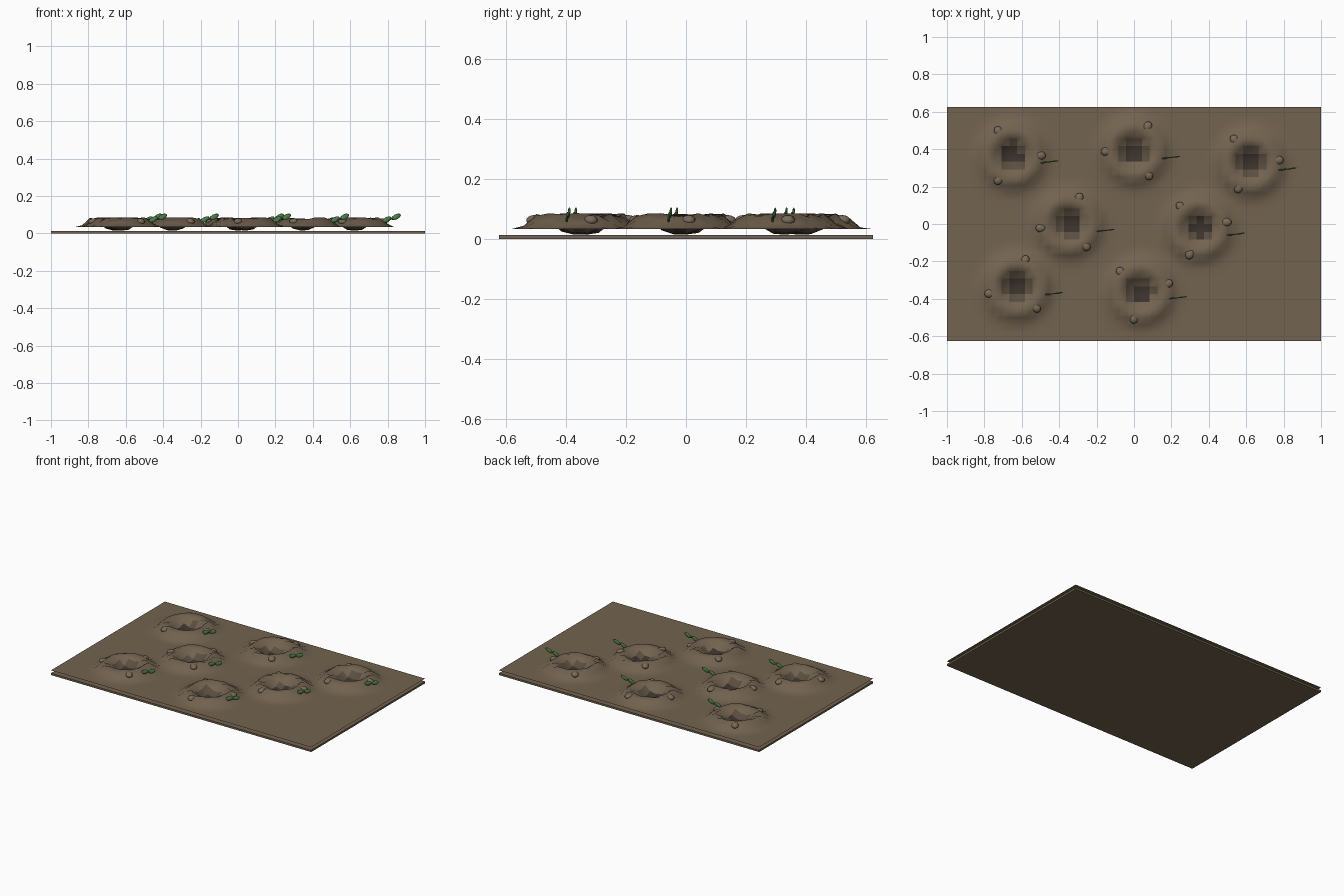
import bpy, bmesh, math
from mathutils import Vector, Euler

if "Cube" in bpy.data.objects:
    bpy.data.objects.remove(bpy.data.objects["Cube"])

def material(name, rgb):
    m = bpy.data.materials.new(name)
    m.diffuse_color = (*rgb, 1)
    m.use_nodes = True
    m.node_tree.nodes["Principled BSDF"].inputs["Base Color"].default_value = m.diffuse_color
    return m

SOIL = material("soil", (0.17, 0.125, 0.08))
SOIL_MID = material("soil_mid", (0.10, 0.075, 0.05))
SOIL_DARK = material("soil_dark", (0.045, 0.032, 0.025))
STONE = material("stone", (0.19, 0.145, 0.10))
LEAF = material("leaf", (0.08, 0.22, 0.07))
STEM = material("stem", (0.04, 0.12, 0.04))

LEVEL = 0.033
# crater centre x, y and angle of the first stone
CRATERS = [(-0.65, 0.366, 0), (0.0, 0.39, 61), (0.623, 0.328, 5), (-0.35, 0.0, 68),
           (0.347, -0.02, 11), (-0.626, -0.338, 73), (0.037, -0.36, 16)]

def height(x, y):
    rim = pit = 0
    for cx, cy, _ in CRATERS:
        r = math.hypot(x - cx, y - cy)
        rim = max(rim, 0.053 * math.exp(-((r - 0.13) / 0.042) ** 2))
        pit = max(pit, 0.019 * (1 - (r / 0.085) ** 2))
    return LEVEL + (rim if rim > 0.0005 else 0) - pit

def finish(name, bm, mats, smooth=True):
    me = bpy.data.meshes.new(name)
    for f in bm.faces:
        f.smooth = smooth
    bm.to_mesh(me)
    bm.free()
    for m in mats:
        me.materials.append(m)
    ob = bpy.data.objects.new(name, me)
    bpy.context.collection.objects.link(ob)
    return ob

# base slab
bm = bmesh.new()
bmesh.ops.create_cube(bm, size=1)
for v in bm.verts:
    v.co = (v.co.x * 2, v.co.y * 1.25, (v.co.z + 0.5) * 0.013)
finish("base_slab", bm, [SOIL], False)

# cratered soil sheet, hovering just above the slab
bm = bmesh.new()
bmesh.ops.create_grid(bm, x_segments=48, y_segments=30, size=1)
for v in bm.verts:
    v.co.y *= 0.625
    v.co.z = height(v.co.x, v.co.y)
for f in bm.faces:
    c = f.calc_center_median()
    r = min(math.hypot(c.x - cx, c.y - cy) for cx, cy, _ in CRATERS)
    f.material_index = 2 if r < 0.05 else 1 if r < 0.075 else 0
finish("soil_sheet", bm, [SOIL, SOIL_MID, SOIL_DARK])

def ellipsoid(name, loc, radii, rot, mat, seg, rings):
    bm = bmesh.new()
    bmesh.ops.create_uvsphere(bm, u_segments=seg, v_segments=rings, radius=1)
    for v in bm.verts:
        v.co = Vector((v.co.x * radii[0], v.co.y * radii[1], v.co.z * radii[2]))
    ob = finish(name, bm, [mat])
    ob.location, ob.rotation_euler = loc, rot

def stem(name, a, b, radius):
    bm = bmesh.new()
    d = b - a
    bmesh.ops.create_cone(bm, cap_ends=True, segments=6, radius1=radius,
                          radius2=radius * 0.6, depth=d.length)
    ob = finish(name, bm, [STEM])
    ob.location = (a + b) / 2
    ob.rotation_euler = d.to_track_quat('Z', 'Y').to_euler()

for i, (cx, cy, ang) in enumerate(CRATERS):
    # three stones around each rim
    for k in range(3):
        a = math.radians(ang + 120 * k)
        ellipsoid(f"stone_{i}_{k}", (cx + 0.15 * math.cos(a), cy + 0.15 * math.sin(a), 0.062),
                  (0.029, 0.024, 0.018), (0, 0, a), STONE, 10, 7)
    # leaning sprig with two flat leaves
    c = Vector((cx, cy, 0))
    stem(f"sprig_stem_{i}", c + Vector((0.135, -0.042, 0.05)), c + Vector((0.235, -0.03, 0.092)), 0.0035)
    for k, p in enumerate([(0.172, -0.037, 0.073), (0.222, -0.031, 0.088)]):
        ellipsoid(f"sprig_leaf_{i}_{k}", c + Vector(p), (0.028, 0.004, 0.014),
                  Euler((0, math.radians(-28), math.radians(7))), LEAF, 8, 5)
